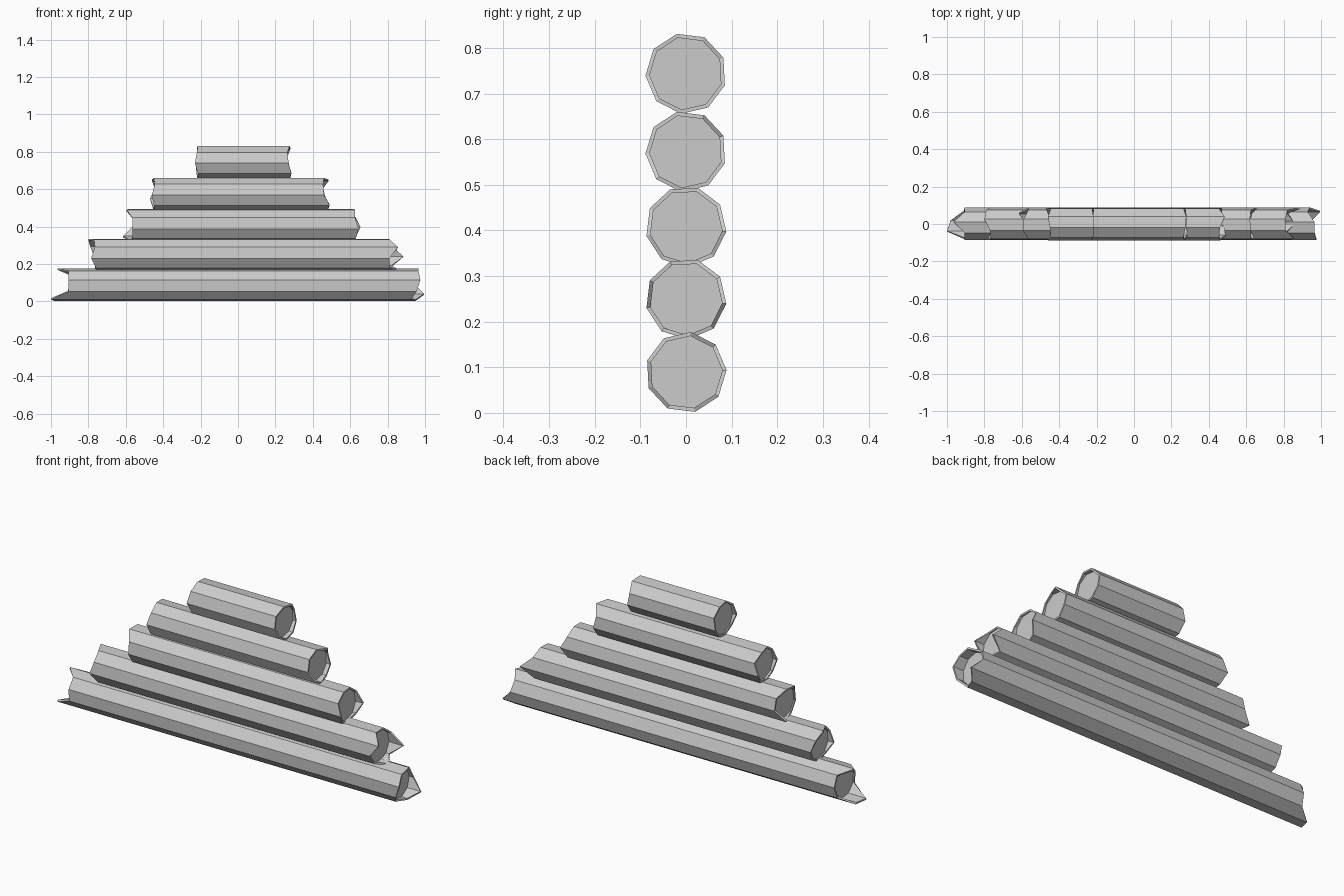
import bpy, bmesh
from math import cos, sin, radians

if "Cube" in bpy.data.objects:
    bpy.data.objects.remove(bpy.data.objects["Cube"])

SIDES, R_OUT, R_IN = 9, 0.089, 0.080


def make_log(name, z, phase, left, right, recess=0.006):
    """Nine-sided bark tube with splintered rims and flat sunken end caps."""
    bm = bmesh.new()

    def ring(xs, r):
        out = []
        for i, x in enumerate(xs):
            a = radians(phase + 40 * i)
            out.append(bm.verts.new((x, r * cos(a), z + r * sin(a))))
        return out

    cap_l, cap_r = max(left) + recess, min(right) - recess
    rings = [
        ring([cap_l] * SIDES, R_IN),     # left cap edge
        ring(left, R_IN),                # left rim, inner
        ring(left, R_OUT),               # left rim, outer
        ring(right, R_OUT),              # right rim, outer
        ring(right, R_IN),               # right rim, inner
        ring([cap_r] * SIDES, R_IN),     # right cap edge
    ]
    for a, b in zip(rings, rings[1:]):
        for i in range(SIDES):
            j = (i + 1) % SIDES
            bm.faces.new((a[i], a[j], b[j], b[i]))
    bm.faces.new(rings[0])
    bm.faces.new(rings[-1])
    bmesh.ops.recalc_face_normals(bm, faces=bm.faces)
    mesh = bpy.data.meshes.new(name)
    bm.to_mesh(mesh)
    bm.free()
    obj = bpy.data.objects.new(name, mesh)
    bpy.context.collection.objects.link(obj)


# Stack from the longest log up; splinter positions run around each rim
make_log("log_bottom", 0.089, 83,
         [-.965, -.905, -.905, -.905, -1.0, -.98, -.91, -.905, -.905],
         [.965, .965, .975, .955, .925, .95, .995, .94, .93])
make_log("log_second", 0.250, 73,
         [-.80, -.77, -.765, -.785, -.76, -.76, -.765, -.77, -.79],
         [.81, .81, .855, .81, .81, .86, .82, .885, .82])
make_log("log_middle", 0.408, 73,
         [-.59, -.595, -.565, -.565, -.565, -.575, -.615, -.565, -.565],
         [.62, .625, .625, .645, .63, .62, .63, .655, .625])
make_log("log_fourth", 0.573, 103,
         [-.45, -.445, -.46, -.45, -.45, -.455, -.47, -.445, -.46],
         [.46, .455, .46, .49, .48, .47, .47, .455, .485])
make_log("log_top", 0.744, 103,
         [-.215, -.22, -.23, -.215, -.215, -.22, -.225, -.215, -.22],
         [.275, .265, .27, .285, .28, .28, .275, .265, .28])
